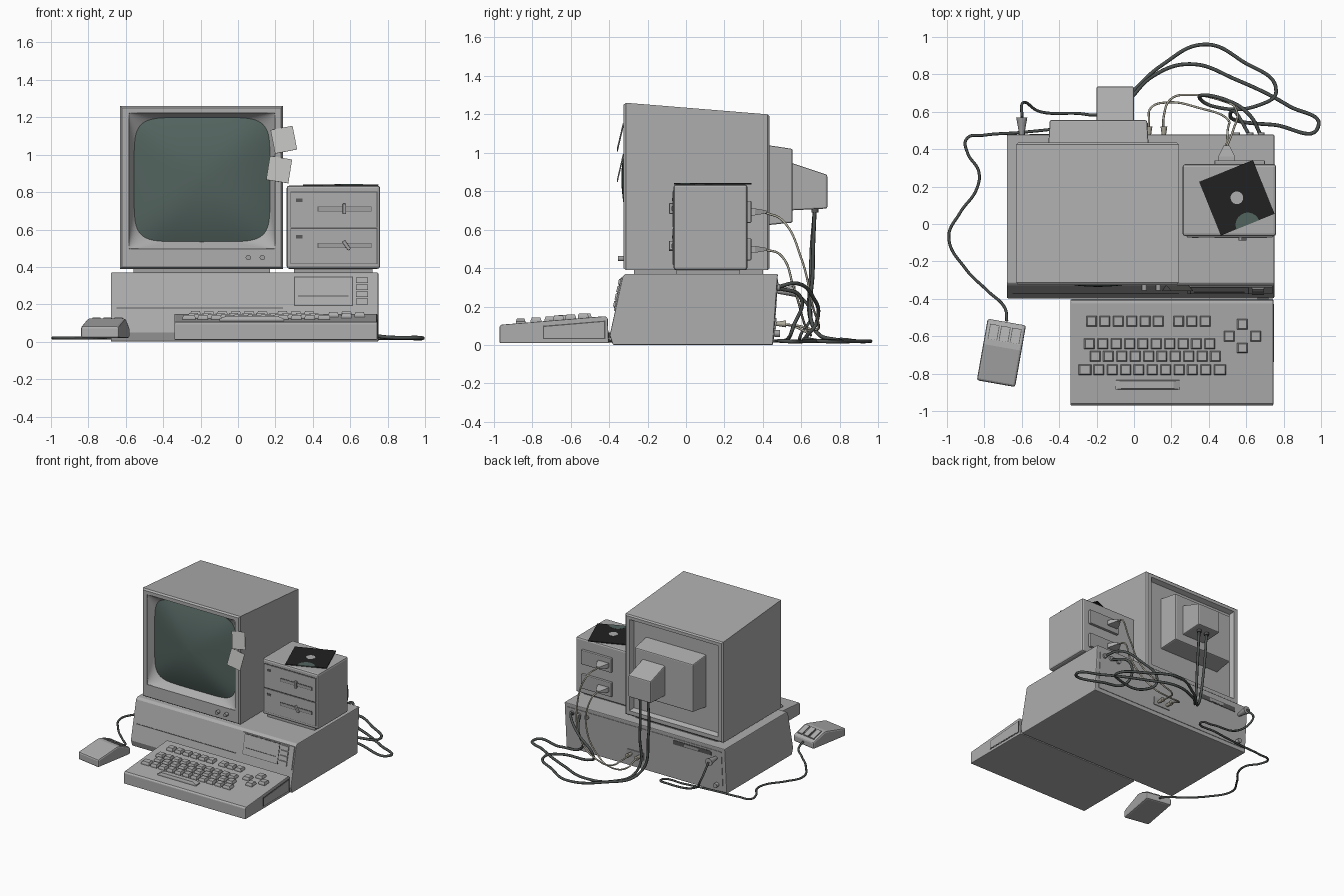
import bpy, bmesh, math
from mathutils import Matrix

if "Cube" in bpy.data.objects:
    bpy.data.objects.remove(bpy.data.objects["Cube"])


def material(name, *rgb):
    m = bpy.data.materials.new(name)
    m.use_nodes = True
    m.diffuse_color = (*rgb, 1)
    m.node_tree.nodes["Principled BSDF"].inputs["Base Color"].default_value = (*rgb, 1)
    return m


CASE = material("case grey", .42, .42, .42)
PANEL = material("panel grey", .36, .36, .36)
DARK = material("slot grey", .1, .1, .1)
GLASS = material("screen green", .085, .125, .113)
PAPER = material("note paper", .5, .5, .49)
BLACK = material("disk black", .015, .015, .015)
CORD = material("dark cord", .07, .08, .075)
CREAM = material("cream cord", .42, .4, .33)


def finish(name, bm, mat, bevel=0):
    bmesh.ops.recalc_face_normals(bm, faces=bm.faces)
    mesh = bpy.data.meshes.new(name)
    bm.to_mesh(mesh)
    bm.free()
    mesh.materials.append(mat)
    ob = bpy.data.objects.new(name, mesh)
    bpy.context.collection.objects.link(ob)
    if bevel:
        mod = ob.modifiers.new("edge", "BEVEL")
        mod.width, mod.segments, mod.angle_limit = bevel, 2, math.radians(40)
    return ob


def skin(bm, rings, caps=True):
    rows = [[bm.verts.new(p) for p in ring] for ring in rings]
    for r, s in zip(rows, rows[1:]):
        for i in range(len(r)):
            j = (i + 1) % len(r)
            bm.faces.new((r[i], r[j], s[j], s[i]))
    if caps:
        bm.faces.new(rows[0])
        bm.faces.new(rows[-1])


def loft(name, pieces, mat, bevel=0, axis="y"):
    """Each piece is a list of rectangles (a0, a1, b0, b1) at depth c."""
    bm = bmesh.new()
    for rects in pieces:
        rings = []
        for a0, a1, b0, b1, c in rects:
            ring = [(a0, b0), (a1, b0), (a1, b1), (a0, b1)]
            rings.append([(a, c, b) if axis == "y" else (a, b, c) for a, b in ring])
        skin(bm, rings)
    return finish(name, bm, mat, bevel)


def box(name, x0, x1, y0, y1, z0, z1, mat=CASE, bevel=0):
    return loft(name, [[(x0, x1, z0, z1, y0), (x0, x1, z0, z1, y1)]], mat, bevel)


def prism(name, x0, x1, profile, mat=CASE, bevel=0):
    bm = bmesh.new()
    skin(bm, [[(x, y, z) for y, z in profile] for x in (x0, x1)])
    return finish(name, bm, mat, bevel)


def cylinder(name, loc, r, depth, mat, along_y=False, r2=None):
    bm = bmesh.new()
    turn = Matrix.Rotation(math.pi / 2, 4, "X") if along_y else Matrix()
    bmesh.ops.create_cone(bm, cap_ends=True, segments=20, radius1=r, radius2=r if r2 is None else r2,
                          depth=depth, matrix=Matrix.Translation(loc) @ turn)
    return finish(name, bm, mat)


def cable(name, pts, r, mat):
    cu = bpy.data.curves.new(name, "CURVE")
    cu.dimensions, cu.bevel_depth, cu.bevel_resolution = "3D", r, 2
    cu.use_fill_caps = True
    sp = cu.splines.new("BEZIER")
    sp.bezier_points.add(len(pts) - 1)
    for bp, p in zip(sp.bezier_points, pts):
        bp.co = p
        bp.handle_left_type = bp.handle_right_type = "AUTO"
    cu.materials.append(mat)
    bpy.context.collection.objects.link(bpy.data.objects.new(name, cu))


# Main computer case
prism("computer_case", -.68, .75, [(-.38, 0), (-.397, .05), (-.33, .355), (-.315, .37),
                                   (.478, .37), (.452, 0)], bevel=.006)


def front_plate(name, x0, x1, z0, z1, mat, d=.006):
    f = lambda z: -.397 + (z - .05) * .22
    prism(name, x0, x1, [(f(z0) - d, z0), (f(z1) - d, z1), (f(z1) + .01, z1), (f(z0) + .01, z0)], mat)


def back_plate(name, x0, x1, z0, z1, mat, d=.006):
    f = lambda z: .452 + z * .07
    prism(name, x0, x1, [(f(z0) + d, z0), (f(z1) + d, z1), (f(z1) - .01, z1), (f(z0) - .01, z0)], mat)


front_plate("front_groove", -.65, .24, .177, .183, DARK, .002)
front_plate("control_panel", .285, .74, .18, .352, CASE, .007)
front_plate("drive_bay_border", .3, .615, .192, .348, DARK, .0085)
front_plate("drive_bay_door", .305, .61, .197, .343, CASE, .01)
front_plate("drive_bay_slot", .32, .59, .243, .247, DARK, .012)
for i in range(4):
    z = .2 + i * .038
    front_plate("control_button", .63, .695, z, z + .03, CASE, .016)
back_plate("rear_panel", -.65, .72, .03, .34, CASE, .004)
back_plate("rear_slot", -.56, -.22, .29, .325, DARK, .007)
back_plate("rear_slot_cover", -.45, -.32, .297, .318, PANEL, .009)
back_plate("rear_socket", .05, .2, .08, .14, PANEL, .01)
for x, z in ((.68, .3), (.62, .3), (.55, .3), (-.6, .06)):
    cylinder("rear_jack", (x, .475, z), .018, .03, PANEL, True)

# Feet joining the stacked units
box("monitor_foot", -.56, .17, -.27, .4, .36, .4, PANEL)
box("drive_foot", .3, .72, -.05, .28, .36, .4, PANEL)

# Monitor housing with recessed front and back
loft("monitor_housing", [[
    (-.575, .195, .505, 1.22, -.23), (-.583, .199, .497, 1.222, -.325),
    (-.62, .23, .40, 1.25, -.325), (-.63, .24, .39, 1.26, -.312),
    (-.63, .24, .39, 1.20, .425), (-.62, .23, .40, 1.19, .435),
    (-.59, .20, .43, 1.165, .435), (-.575, .185, .445, 1.15, .40)]], CASE)
loft("tube_cover", [[(-.46, .08, .62, 1.045, .39), (-.45, .07, .637, 1.02, .555)]], CASE, .008)
loft("tube_neck_cover", [[(-.2, 0, .7, .95, .54), (-.2, 0, .71, .885, .735)]], CASE, .008)


# Rounded bezel and bulging screen
def rounded(cx, cz, a, b, n, y, count=64):
    ring = []
    for i in range(count):
        c, s = math.cos(math.tau * i / count), math.sin(math.tau * i / count)
        ring.append((cx + a * math.copysign(abs(c) ** (2 / n), c), y,
                     cz + b * math.copysign(abs(s) ** (2 / n), s)))
    return ring


bm = bmesh.new()
skin(bm, [rounded(-.192, .86, .394, .365, 60, -.3235), rounded(-.192, .867, .363, .332, 6, -.268)], False)
bezel = finish("screen_bezel", bm, CASE)
bm = bmesh.new()
skin(bm, [rounded(-.192, .867, .365 * s, .334 * s, 2 + 4 * s, -.336 + .068 * s * s)
          for s in (1, .9, .75, .6, .45, .3, .15, .03)])
bmesh.ops.reverse_faces(bm, faces=bm.faces)
screen = finish("screen", bm, GLASS)
for p in screen.data.polygons:
    p.use_smooth = len(p.vertices) == 4
for x in (.055, .13):
    cylinder("monitor_knob", (x, -.338, .45), .014, .034, PANEL, True)

# Paper notes stuck on the bezel edge
for name, x, z, turn in (("upper_note", .245, 1.08, 11), ("lower_note", .22, .92, -9)):
    note = box(name, -.06, .06, -.0015, .0015, -.066, .066, PAPER)
    note.location = (x, -.342, z)
    note.rotation_euler = (math.radians(-13), math.radians(-turn), 0)

# Twin disk drive unit
box("drive_unit", .26, .76, -.065, .32, .39, .835, CASE, .014)
for z in (.515, .71):
    box("drive_front_border", .28, .745, -.067, -.05, z - .1, z + .093, DARK)
    box("drive_front", .284, .741, -.071, -.05, z - .096, z + .089, CASE)
    box("drive_slot_border", .426, .714, -.073, -.06, z - .014, z + .014, DARK)
    box("drive_slot", .43, .71, -.075, -.06, z - .01, z + .01, PANEL)
    box("drive_lamp", .31, .345, -.074, -.06, z + .038, z + .055, DARK)
    box("drive_rear_plate", .43, .7, .31, .34, z - .075, z + .04, PANEL, .006)
    loft("drive_plug", [[(.45, .54, z - .035, z, .33), (.45, .54, z - .035, z, .36),
                         (.48, .51, z - .025, z - .01, .42)]], CASE)
box("upper_drive_lever", .56, .578, -.088, -.06, .682, .738, PANEL, .003)
lever = box("lower_drive_lever", -.009, .009, -.014, .014, -.028, .028, PANEL, .003)
lever.location, lever.rotation_euler = (.58, -.074, .515), (0, math.radians(-35), 0)

# Floppy disk lying on the drives
parts = [box("floppy_sleeve", -.155, .155, -.155, .155, 0, .006, BLACK),
         cylinder("floppy_hub", (0, 0, .0045), .034, .005, CASE)]
bm = bmesh.new()
arc = [(.065 * math.cos(t * math.pi / 12), .065 * math.sin(t * math.pi / 12) - .1555) for t in range(13)]
skin(bm, [[(x, y, z) for x, y in arc] for z in (.002, .007)])
parts.append(finish("floppy_window", bm, GLASS))
for ob in parts:
    ob.location, ob.rotation_euler = (.55, .14, .836), (0, 0, math.radians(22))

# Keyboard
prism("keyboard", -.34, .745, [(-.97, .01), (-.97, .097), (-.96, .106), (-.42, .15),
                               (-.407, .14), (-.402, .01)], bevel=.005)
prism("keyboard_side_border", .74, .747, [(-.745, .03), (-.745, .1), (-.42, .127), (-.42, .03)], DARK)
prism("keyboard_side_panel", .74, .749, [(-.738, .036), (-.738, .094), (-.427, .12), (-.427, .036)], CASE)
box("keyboard_connector", .66, .72, -.41, -.37, .035, .065, DARK)


def key(x, y, w=.056, d=.056):
    z = .106 + (y + .96) * .081
    w, d = w / 2, d / 2
    return [(x - w, x + w, y - d, y + d, z - .01), (x - w, x + w, y - d, y + d, z + .008),
            (x - w * .8, x + w * .8, y - d * .8, y + d * .8, z + .023)]


def key_row(x, y, count):
    return [key(x + i * .0715, y) for i in range(count)]


keys = key_row(-.227, -.52, 6) + key_row(.238, -.52, 3) + key_row(-.238, -.64, 10)
keys += key_row(-.208, -.707, 10) + key_row(-.188, -.78, 9)
keys += [key(-.262, -.78, .07), key(.46, -.78, .066), key(.073, -.86, .345, .05)]
keys += [key(.58 + dx, -.6 + dy) for dx, dy in ((0, .065), (0, -.063), (-.07, 0), (.07, 0))]
loft("keys", keys, CASE, axis="z")

# Mouse
parts = [prism("mouse_body", -.104, .104, [(-.167, .02), (-.167, .083), (.03, .124), (.06, .122),
                                           (.167, .075), (.167, .02)], bevel=.012)]
for x in (-.06, 0, .06):
    for name, w, d, mat in (("mouse_button_gap", .026, .003, DARK), ("mouse_button", .022, .009, CASE)):
        parts.append(prism(name, x - w, x + w, [(.062, .11), (.062, .121 + d), (.143, .0855 + d),
                                                (.143, .075)], mat))
for ob in parts:
    ob.location, ob.rotation_euler = (-.709, -.689, 0), (0, 0, math.radians(-10))

# Dark cords and the mouse plug
cylinder("mouse_plug", (-.6, .52, .28), .03, .1, PANEL, True, .012)
floor = [(-.78, -.36), (-.9, -.24), (-.99, -.07), (-.93, .06), (-.84, .19), (-.83, .28), (-.89, .38),
         (-.895, .455), (-.8, .475), (-.6, .49), (-.35, .52), (-.17, .56), (-.25, .585)]
cable("mouse_cord", [(-.68, -.52, .05), (-.69, -.45, .03)] + [(x, y, .02) for x, y in floor]
      + [(-.5, .6, .06), (-.59, .65, .17), (-.6, .57, .28)], .008, CORD)
cable("power_cord", [(-.06, .67, .72), (-.05, .66, .4), (-.02, .67, .08), (.1, .79, .025), (.3, .855, .02),
                     (.55, .77, .02), (.83, .63, .02), (.985, .52, .02), (.75, .53, .03), (.53, .56, .1),
                     (.54, .6, .24), (.62, .47, .3)], .01, CORD)
cable("video_cord", [(-.13, .67, .72), (-.12, .65, .4), (-.05, .67, .08), (.15, .85, .025), (.38, .96, .02),
                     (.58, .87, .02), (.76, .71, .02), (.68, .64, .03), (.42, .63, .05), (.35, .68, .12),
                     (.5, .66, .25), (.62, .58, .32), (.68, .47, .3)], .01, CORD)
for x in (-.13, -.06):
    cylinder("cord_grommet", (x, .67, .705), .018, .03, DARK)

# Cream cords from the drives to the computer
cable("upper_drive_cord", [(.495, .41, .69), (.53, .5, .65), (.55, .6, .45), (.47, .66, .2), (.3, .69, .1),
                           (.2, .67, .08), (.16, .58, .1), (.16, .46, .11)], .006, CREAM)
cable("lower_drive_cord", [(.495, .41, .497), (.5, .49, .47), (.5, .56, .3), (.35, .62, .1), (.18, .65, .05),
                           (.09, .62, .07), (.08, .55, .1), (.08, .46, .11)], .006, CREAM)
for x in (.08, .16):
    cylinder("rear_plug", (x, .49, .11), .018, .06, CREAM, True, .009)
